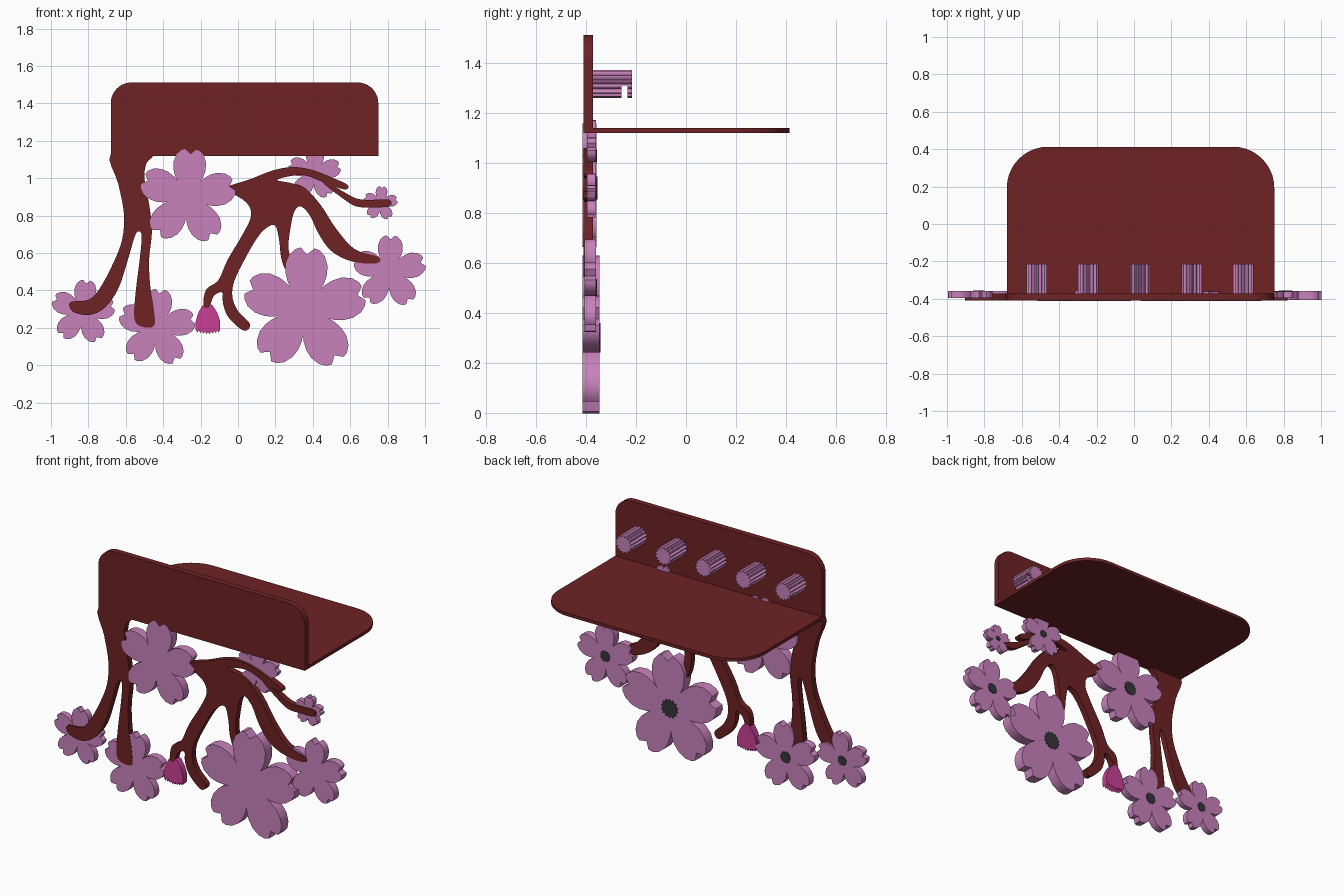
import bpy, bmesh, math
from mathutils import Vector

if "Cube" in bpy.data.objects:
    bpy.data.objects.remove(bpy.data.objects["Cube"])


def material(name, rgb):
    m = bpy.data.materials.new(name)
    lin = [(c / 255 / 12.92) if c < 11 else ((c / 255 + 0.055) / 1.055) ** 2.4 for c in rgb]
    m.diffuse_color = (*lin, 1)
    m.use_nodes = True
    m.node_tree.nodes["Principled BSDF"].inputs["Base Color"].default_value = m.diffuse_color
    return m


BROWN = material("dark red brown", (110, 34, 36))
PINK = material("blossom pink", (200, 130, 188))
MAGENTA = material("bud magenta", (200, 64, 150))
DARK = material("stamen dark grey", (54, 54, 57))


def prism(name, outline, a, b, mat, axis="y"):
    """Extrude a flat outline from a to b, along y (x,z outline) or z (x,y outline)."""
    bm = bmesh.new()
    put = (lambda u, v, w: (u, w, v)) if axis == "y" else (lambda u, v, w: (u, v, w))
    face = bm.faces.new([bm.verts.new(put(u, v, a)) for u, v in outline])
    out = bmesh.ops.extrude_face_region(bm, geom=[face])
    shift = Vector(put(0, 0, b - a))
    bmesh.ops.translate(bm, vec=shift, verts=[g for g in out["geom"] if isinstance(g, bmesh.types.BMVert)])
    bmesh.ops.recalc_face_normals(bm, faces=bm.faces)
    bmesh.ops.triangulate(bm, faces=[f for f in bm.faces if len(f.verts) > 4])
    mesh = bpy.data.meshes.new(name)
    bm.to_mesh(mesh)
    bm.free()
    mesh.materials.append(mat)
    mesh.polygons.foreach_set("use_smooth", [True] * len(mesh.polygons))
    mesh.set_sharp_from_angle(angle=math.radians(30))
    ob = bpy.data.objects.new(name, mesh)
    bpy.context.collection.objects.link(ob)
    return ob


def smooth_loop(pts, steps=4):
    """Closed Catmull-Rom curve through the points."""
    p = [Vector(q) for q in pts]
    n, out = len(p), []
    for i in range(n):
        p0, p1, p2, p3 = (p[(i + k) % n] for k in (-1, 0, 1, 2))
        for s in range(steps):
            t = s / steps
            out.append(0.5 * (2 * p1 + (p2 - p0) * t + (2 * p0 - 5 * p1 + 4 * p2 - p3) * t * t
                              + (3 * p1 - p0 - 3 * p2 + p3) * t ** 3))
    return out


def top_rounded(x0, x1, low, high, r, n=10):
    """Rectangle with its two upper corners rounded."""
    pts = [(x0, low), (x1, low)]
    for cx, start in ((x1 - r, 0), (x0 + r, 90)):
        for i in range(n + 1):
            a = math.radians(start + 90 * i / n)
            pts.append((cx + r * math.cos(a), high - r + r * math.sin(a)))
    return pts


# Front panel and key shelf
prism("front_panel", top_rounded(-0.68, 0.75, 1.12, 1.512, 0.11), -0.41, -0.372, BROWN)
prism("shelf", top_rounded(-0.68, 0.75, -0.375, 0.413, 0.22), 1.12, 1.14, BROWN, "z")

# Trunk with two drooping limbs
trunk = [(-.68, 1.13), (-.64, .97), (-.61, .81), (-.62, .67), (-.67, .54), (-.74, .41),
         (-.80, .35), (-.89, .34), (-.90, .31), (-.87, .28), (-.79, .27), (-.71, .31),
         (-.64, .41), (-.59, .56), (-.555, .68), (-.535, .715), (-.515, .695), (-.525, .57),
         (-.545, .41), (-.555, .26), (-.525, .21), (-.45, .21), (-.45, .30), (-.47, .43),
         (-.475, .57), (-.46, .72), (-.475, .86), (-.50, 1.0), (-.49, 1.08), (-.46, 1.13)]
prism("trunk", smooth_loop(trunk), -0.41, -0.372, BROWN)

# Spreading branch with its twigs
branch = [(-.07, .95), (.065, .995), (.18, 1.04), (.29, 1.06), (.395, 1.045), (.50, 1.005),
          (.585, .965), (.57, .94), (.465, .975), (.36, 1.015), (.27, 1.01), (.21, .99),
          (.28, .975), (.355, .95), (.44, .86), (.525, .73), (.625, .62), (.75, .58),
          (.74, .545), (.61, .555), (.50, .61), (.43, .705), (.385, .80), (.335, .85),
          (.30, .82), (.28, .73), (.27, .62), (.30, .50), (.255, .51), (.23, .58),
          (.22, .67), (.20, .745), (.16, .74), (.105, .685), (.035, .565), (-.02, .45),
          (-.03, .365), (0, .29), (.065, .22), (.03, .185), (-.05, .255), (-.08, .33),
          (-.085, .39), (-.13, .37), (-.155, .31), (-.185, .32), (-.17, .405), (-.105, .455),
          (-.055, .565), (.025, .70), (.07, .80), (.045, .87), (-.04, .925)]
prism("branch", smooth_loop(branch), -0.41, -0.372, BROWN)
twig = [(.47, .985), (.56, .93), (.64, .89), (.72, .885), (.81, .885), (.81, .85),
        (.72, .845), (.63, .85), (.55, .90), (.46, .97)]
prism("side_twig", smooth_loop(twig), -0.409, -0.373, BROWN)

# Half petal: angle from the petal axis and radius
HALF = [(36, .42), (34.5, .52), (30.5, .66), (25, .8), (18, .92), (11.5, .985), (6.5, 1.0), (0, .89)]
PETAL = HALF + [(-a, r) for a, r in HALF[-2:0:-1]]


def flower(name, x, z, size, turn, front, back):
    pts = []
    for k in range(5):
        for a, r in PETAL:
            t = math.radians(90 + turn + 72 * k - 36 + (36 - a))
            pts.append((x + size * r * math.cos(t), z + size * r * math.sin(t)))
    prism(name, pts, front, back, PINK)
    # Ragged stamen disc on the back
    star = []
    for i in range(28):
        t, r = math.tau * i / 28, size * (0.18 if i % 2 else 0.15)
        star.append((x + r * math.cos(t), z + r * math.sin(t)))
    prism(name + "_stamen", star, back - 0.001, back + 0.004, DARK)


for name, *args in [
    ("large_flower", .355, .30, .33, -3, -.413, -.345),
    ("upper_flower", -.27, .90, .257, -4, -.413, -.358),
    ("lower_left_flower", -.435, .2, .208, -5, -.408, -.362),
    ("far_left_flower", -.83, .285, .172, -7, -.396, -.359),
    ("right_flower", .81, .50, .195, -2, -.406, -.359),
    ("hidden_flower", .408, 1.028, .143, -3, -.396, -.36),
    ("small_flower", .762, .866, .092, -5, -.396, -.362),
]:
    flower(name, *args)

# Bud with a ragged lower edge
bud = [(-.095, .19), (-.095, .235), (-.11, .28), (-.135, .32), (-.163, .335), (-.19, .32),
       (-.213, .28), (-.226, .235), (-.226, .19)]
for i in range(1, 16):
    bud.append((-.226 + .131 * i / 16, (.165 if i % 2 else .178) + .012 * abs(i - 8) / 8))
prism("bud", bud, -0.409, -0.368, MAGENTA)


# Fluted pegs behind the panel, each notched underneath
def peg_outline(x, z, floor=-1):
    pts = []
    for i in range(84):
        t = math.tau * i / 84
        r = 0.044 + 0.012 * abs(math.sin(7 * t))
        pts.append((x + r * math.cos(t), z + max(r * math.sin(t), floor)))
    return pts


for i in range(5):
    x = -0.52 + 0.276 * i
    prism(f"peg_base_{i + 1}", peg_outline(x, 1.315), -0.373, -0.257, PINK)
    prism(f"peg_neck_{i + 1}", peg_outline(x, 1.315, -0.006), -0.257, -0.233, PINK)
    prism(f"peg_tip_{i + 1}", peg_outline(x, 1.315), -0.233, -0.215, PINK)
